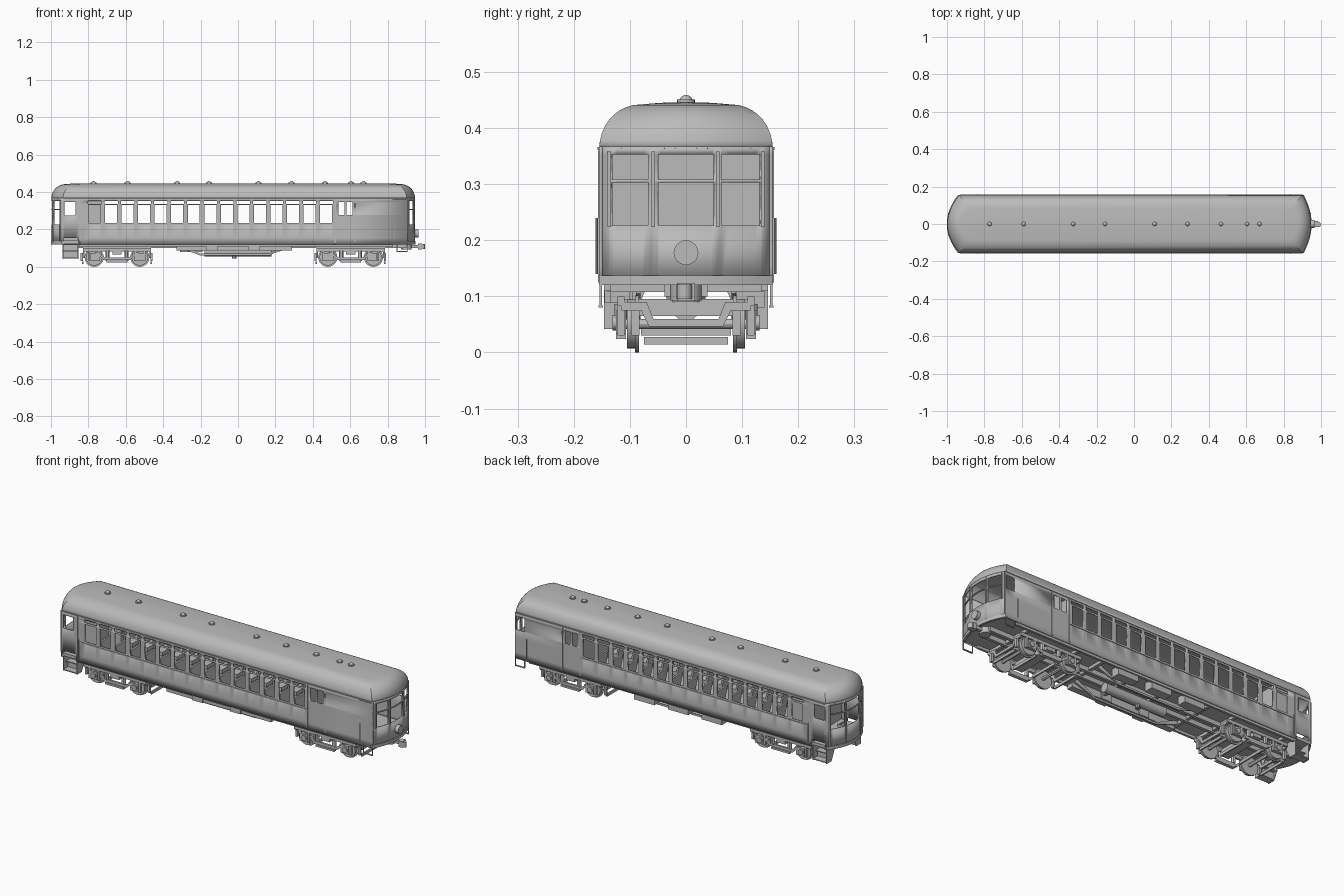
import bpy, bmesh, math
from mathutils import Matrix, Vector

if "Cube" in bpy.data.objects:
    bpy.data.objects.remove(bpy.data.objects["Cube"])

W = 0.155            # half width of the body
Z0, Z1 = 0.12, 0.367 # wall bottom and top
grey = bpy.data.materials.new("plain grey")
grey.diffuse_color = (0.5, 0.5, 0.5, 1)
grey.use_nodes = True
grey.node_tree.nodes["Principled BSDF"].inputs["Base Color"].default_value = grey.diffuse_color


def finish(name, bm, solid=0):
    bmesh.ops.recalc_face_normals(bm, faces=bm.faces[:])
    me = bpy.data.meshes.new(name)
    bm.to_mesh(me)
    bm.free()
    me.materials.append(grey)
    ob = bpy.data.objects.new(name, me)
    bpy.context.collection.objects.link(ob)
    if solid:
        m = ob.modifiers.new("thickness", 'SOLIDIFY')
        m.thickness, m.offset = solid, 0
    return ob


def box(name, x0, x1, y0, y1, z0, z1):
    bm = bmesh.new()
    bmesh.ops.create_cube(bm, size=1)
    for v in bm.verts:
        v.co = ((x0 + x1) / 2 + v.co.x * (x1 - x0), (y0 + y1) / 2 + v.co.y * (y1 - y0),
                (z0 + z1) / 2 + v.co.z * (z1 - z0))
    return finish(name, bm)


def cyl(name, axis, c, r, depth, n=20, r2=None):
    bm = bmesh.new()
    rot = {'x': Matrix.Rotation(math.pi / 2, 4, 'Y'), 'y': Matrix.Rotation(math.pi / 2, 4, 'X'),
           'z': Matrix.Identity(4)}[axis]
    bmesh.ops.create_cone(bm, cap_ends=True, segments=n, radius1=r, radius2=r if r2 is None else r2,
                          depth=depth, matrix=Matrix.Translation(c) @ rot)
    return finish(name, bm)


def prism(name, pts, axis, a, b):
    """Extrude a 2D outline along x (points are y,z), y (points are x,z) or z (points are x,y)."""
    def at(p, t):
        return {'x': (t, p[0], p[1]), 'y': (p[0], t, p[1]), 'z': (p[0], p[1], t)}[axis]
    bm = bmesh.new()
    lo = [bm.verts.new(at(p, a)) for p in pts]
    hi = [bm.verts.new(at(p, b)) for p in pts]
    bm.faces.new(lo)
    bm.faces.new(hi)
    for i in range(len(pts)):
        j = (i + 1) % len(pts)
        bm.faces.new((lo[i], lo[j], hi[j], hi[i]))
    return finish(name, bm)


def end_x(side, t, d=0):
    """Bowed plan of either end; t runs -1..1 across the width, d is the inset."""
    return 0.947 - d - 0.043 * t * t if side > 0 else -(0.998 - d - 0.06 * t * t)


def plan(d, n=16):
    ts = [-1 + 2 * i / n for i in range(n + 1)]
    return [(end_x(1, t, d), t * (W - d)) for t in ts] + [(end_x(-1, -t, d), -t * (W - d)) for t in ts]


def wall(name, u0, u1, holes, place, extra=()):
    """A sheet of cells with rectangular openings left out."""
    us = sorted({round(u, 4) for h in holes for u in h[:2]} | {u0, u1} | set(extra))
    zs = sorted({z for h in holes for z in h[2:]} | {Z0, Z1})
    bm = bmesh.new()
    g = [[bm.verts.new(place(u, z)) for z in zs] for u in us]
    for i in range(len(us) - 1):
        for j in range(len(zs) - 1):
            u, z = (us[i] + us[i + 1]) / 2, (zs[j] + zs[j + 1]) / 2
            if not any(a < u < b and c < z < e for a, b, c, e in holes):
                bm.faces.new((g[i][j], g[i + 1][j], g[i + 1][j + 1], g[i][j + 1]))
    bmesh.ops.delete(bm, geom=[v for v in bm.verts if not v.link_faces], context='VERTS')
    return finish(name, bm, 0.006)


# side walls with passenger, baggage door and vestibule windows
PITCH = 0.0884
centres = [-0.767 + PITCH * i for i in range(15)]
for s in (-1, 1):
    holes = [(-0.928, -0.869, 0.275, 0.347), (-0.937, -0.853, Z0, 0.155)]
    holes += [(0.537, 0.57, 0.278, 0.347), (0.58, 0.612, 0.278, 0.347)]
    if s > 0:
        holes.append((0.85, 0.905, 0.275, 0.347))
    for c in centres:
        holes += [(c - 0.032, c + 0.032, 0.235, 0.33), (c - 0.036, c + 0.036, 0.337, 0.353)]
    y = s * (W - 0.003)
    wall("side_wall", -0.938, 0.907, holes, lambda u, z: (u, y, z))
    # belt rail, drip rail and sliding door outline
    o = s * W
    box("belt_rail", -0.83, 0.52, min(o, o + s * .003), max(o, o + s * .003), 0.223, 0.229)
    box("drip_rail", -0.93, 0.90, min(o, o + s * .003), max(o, o + s * .003), 0.361, 0.366)
    for x in (0.52, 0.625, -0.845):
        box("door_post", x - .003, x + .003, min(o, o + s * .002), max(o, o + s * .002), 0.125, 0.36)
    # grab rails and stirrup step
    for x in (-0.835, 0.835):
        cyl("grab_rail", 'z', (x, s * (W + .004), 0.19), 0.002, 0.1, 8)
    for x in (0.85, 0.905):
        box("stirrup_side", x - .002, x + .002, y - .002, y + .002, 0.08, 0.125)
    box("stirrup_tread", 0.85, 0.905, y - .004, y + .004, 0.08, 0.084)
    # washroom partition behind the first window
    box("washroom", -0.812, -0.73, min(s * .05, s * .146), max(s * .05, s * .146), 0.14, 0.37)

# bowed ends with three two-pane windows
for s in (-1, 1):
    holes = []
    for a, b in ((-0.132, -0.067), (-0.05, 0.05), (0.063, 0.132)):
        holes += [(a, b, 0.226, 0.303), (a, b, 0.308, 0.353)]
    k = W - 0.003
    wall("end_wall", -k, k, holes, lambda u, z: (end_x(s, u / k, .003), u, z),
         [k * i / 10 for i in range(-9, 10)])
    # bumper band follows the bow
    ts = [-1 + i / 8 for i in range(17)]
    prism("bumper", [(end_x(s, t) + s * .003, t * W) for t in ts] +
          [(end_x(s, -t, .01), -t * W) for t in ts], 'z', 0.12, 0.137)
    # raised window and door posts
    for y in (-0.137, -0.0585, 0.0565, 0.137):
        x = end_x(s, y / W)
        box("end_post", x - .004, x + .004, y - .003, y + .003, 0.137 if s < 0 else 0.224, 0.358)

# roof built from shrinking rings
bm = bmesh.new()
steps = [(0.003 + 0.07 * (1 - math.cos(a)), 0.363 + 0.076 * math.sin(a))
         for a in [math.pi / 2 * i / 9 for i in range(10)]] + [(0.11, 0.442), (0.145, 0.443)]
rings = [[bm.verts.new((x, y, z)) for x, y in plan(d)] for d, z in steps]
for lo, hi in zip(rings, rings[1:]):
    for i in range(len(lo)):
        j = (i + 1) % len(lo)
        bm.faces.new((lo[i], lo[j], hi[j], hi[i]))
bm.faces.new(rings[-1])
finish("roof", bm, 0.006)

# roof ventilators
for x in (-0.772, -0.59, -0.325, -0.155, 0.11, 0.286, 0.465, 0.604, 0.671):
    cyl("vent_base", 'z', (x, 0, 0.446), 0.016, 0.009, 16)
    bm = bmesh.new()
    bmesh.ops.create_uvsphere(bm, u_segments=14, v_segments=8, radius=0.012,
                              matrix=Matrix.Translation((x, 0, 0.447)))
    finish("vent_dome", bm)

# floor and inside partitions
prism("floor", plan(0.006), 'z', 0.124, 0.14)
for x in (-0.815, 0.517, 0.66):
    box("bulkhead", x - .003, x + .003, -0.149, 0.149, 0.14, 0.367)
    box("bulkhead_top", x - .003, x + .003, -0.1, 0.1, 0.367, 0.435)

# seats
for c in centres[1:]:
    x = c - PITCH / 2 + 0.012
    for s in (-1, 1):
        a, b = sorted((s * 0.05, s * 0.14))
        box("seat_cushion", x, x + 0.05, a, b, 0.165, 0.185)
        box("seat_base", x + .012, x + 0.035, a + .02, b - .02, 0.14, 0.165)
        prism("seat_back", [(x, 0.18), (x + .01, 0.18), (x - .004, 0.252), (x - .014, 0.252)], 'y', a, b)

# entrance steps at the rear vestibule
for s in (-1, 1):
    for x in (-0.937, -0.857):
        prism("step_side", [(s * .146, .042), (s * .146, .15), (s * .07, .15), (s * .07, .115),
                            (s * .105, .042)], 'x', x, x + 0.004)
    for i, z in enumerate((0.045, 0.082, 0.118)):
        a, b = sorted((s * (.146 - .022 * i), s * (.105 - .02 * i)))
        box("step_tread", -0.937, -0.853, a, b, z, z + .005)
        r = s * (.106 - .02 * i)
        box("step_riser", -0.937, -0.853, r - .002, r + .002, z, z + .037)

# headlight and coupler
cyl("headlight", 'x', (0.953, 0, 0.178), 0.022, 0.026, 24)
cyl("coupler_pivot", 'z', (0.90, 0, 0.108), 0.028, 0.03, 20)
box("coupler_bar", 0.88, 0.97, -0.009, 0.009, 0.102, 0.118)
box("coupler_head", 0.962, 0.985, -0.016, 0.016, 0.092, 0.124)
cyl("coupler_knuckle", 'z', (0.986, -0.003, 0.108), 0.014, 0.026, 14)

# underframe sills and equipment
for s in (-1, 1):
    box("centre_sill", -0.93, 0.90, s * .03 - .008, s * .03 + .008, 0.1, 0.124)
    box("side_sill", -0.85, 0.83, s * .14 - .006, s * .14 + .006, 0.11, 0.124)
    prism("truss", [(-.33, .122), (-.33, .105), (-.23, .072), (-.2, .06), (.17, .06), (.19, .072),
                    (.29, .105), (.29, .122), (.27, .122), (.17, .07), (-.2, .07), (-.31, .122)],
          'y', s * .085 - .004, s * .085 + .004)
for x in (-0.8, -0.5, -0.34, -0.1, 0.1, 0.3, 0.45, 0.75):
    box("cross_beam", x - .008, x + .008, -0.14, 0.14, 0.108, 0.124)
for x in (0.15, -0.05, -0.25):
    box("equipment_box", x - .06, x + .06, 0.09, 0.14, 0.08, 0.124)
for x in (-0.14, 0.085):
    box("battery_box", x - .03, x + .03, -0.145, -0.095, 0.088, 0.124)
box("front_locker", -0.33, 0.29, -0.135, -0.1, 0.088, 0.124)
cyl("air_tank", 'x', (0.0, 0.0, 0.08), 0.024, 0.36, 18)
cyl("drain_valve", 'z', (-0.02, 0, 0.053), 0.012, 0.018, 10)


def truck(cx):
    transom = [(-.115, .09), (-.07, .09), (-.058, .06), (.058, .06), (.07, .09), (.115, .09),
               (.115, .075), (.08, .075), (.066, .046), (-.066, .046), (-.08, .075), (-.115, .075)]
    for e in (-1, 1):
        wx = cx + e * 0.122
        prism("truck_transom", transom, 'x', cx + e * .178 - .005, cx + e * .178 + .005)
        box("brake_beam", cx + e * .058 - .004, cx + e * .058 + .004, -0.08, 0.08, 0.03, 0.045)
        box("brake_bar", cx + e * .183 - .004, cx + e * .183 + .004, -0.075, 0.075, 0.014, 0.028)
        cyl("axle", 'y', (wx, 0, 0.051), 0.009, 0.22, 12)
        for s in (-1, 1):
            cyl("wheel_flange", 'y', (wx, s * .087, 0.051), 0.051, 0.007, 28)
            cyl("wheel_tread", 'y', (wx, s * .096, 0.051), 0.044, 0.018, 28)
            box("axle_box", wx - .02, wx + .02, s * .116 - .009, s * .116 + .009, 0.033, 0.075)
            cyl("axle_cap", 'y', (wx, s * .127, 0.053), 0.014, 0.008, 14)
            for q in (-.026, .026):
                box("pedestal", wx + q - .005, wx + q + .005, s * .116 - .006, s * .116 + .006, 0.03, 0.09)
            cyl("coil_spring", 'z', (cx + e * .05, s * .116, 0.068), 0.011, 0.036, 12)
            box("brake_shoe", cx + e * .186 - .008, cx + e * .186 + .004, s * .09 - .007, s * .09 + .007, .03, .075)
    box("bolster", cx - .025, cx + .025, -0.12, 0.12, 0.065, 0.095)
    cyl("centre_plate", 'z', (cx, 0, 0.105), 0.035, 0.03, 18)
    for s in (-1, 1):
        y = s * .116
        box("side_frame", cx - .183, cx + .183, y - .006, y + .006, 0.083, 0.1)
        prism("equalizer", [(cx - .12, .08), (cx - .085, .05), (cx - .07, .036), (cx + .07, .036), (cx + .085, .05),
                            (cx + .12, .08), (cx + .105, .08), (cx + .065, .05), (cx - .065, .05), (cx - .105, .08)],
              'y', y - .005, y + .005)
        box("spring_plank", cx - .055, cx + .055, y - .009, y + .009, 0.024, 0.034)


truck(-0.647)
truck(0.602)

for ob in bpy.context.scene.objects:
    ob.select_set(True)
    bpy.context.view_layer.objects.active = ob
bpy.ops.object.shade_smooth_by_angle(angle=math.radians(30))
